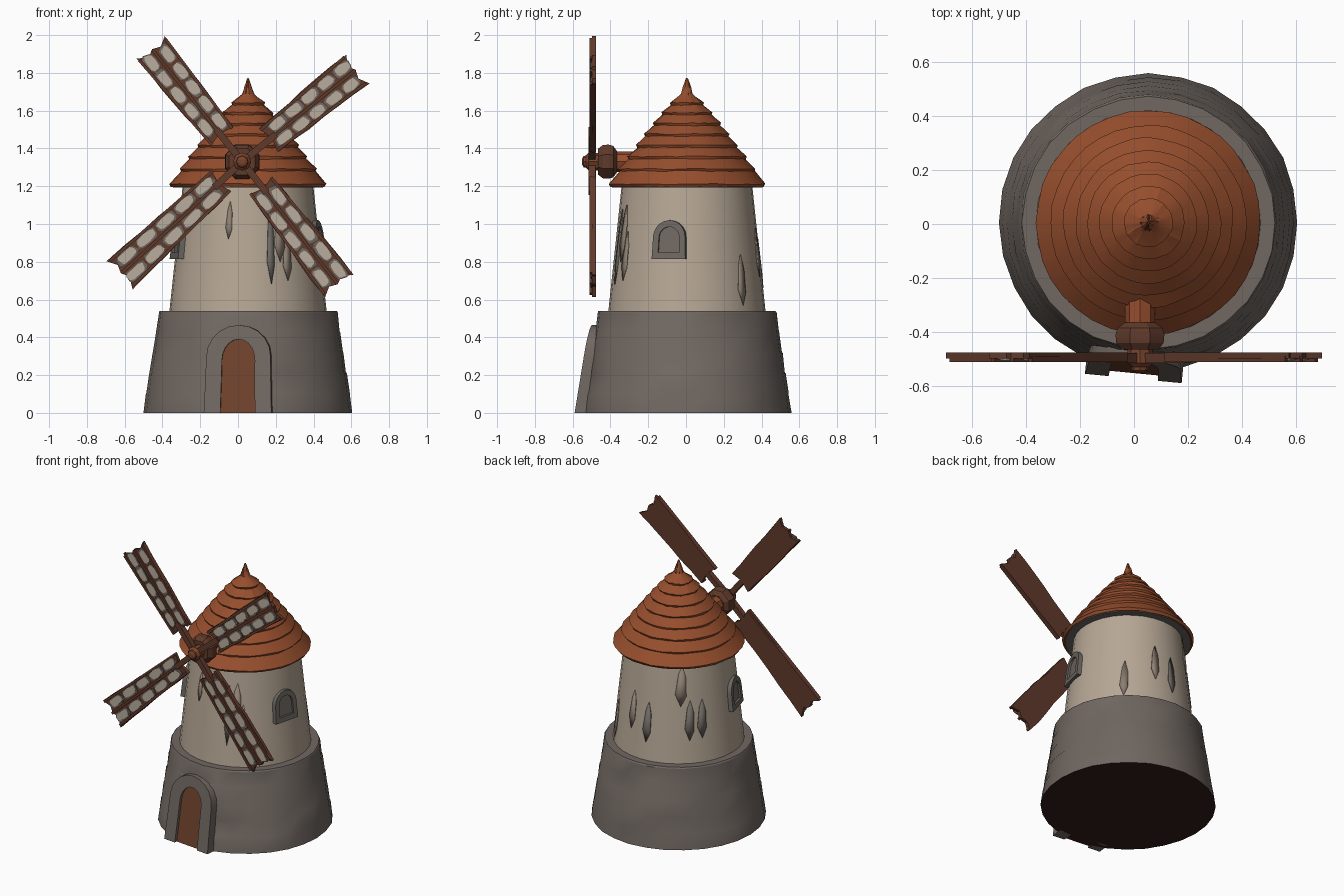
import bpy, bmesh, math, random
from mathutils import Vector, Matrix

if "Cube" in bpy.data.objects:
    bpy.data.objects.remove(bpy.data.objects["Cube"])

random.seed(4)
CX, CY = 0.053, 0.005            # tower axis
HUB = Vector((0.022, 0, 1.33))   # sail axis


def mat(name, r, g, b):
    m = bpy.data.materials.new(name)
    lin = lambda c: ((c / 255 + 0.055) / 1.055) ** 2.4
    m.diffuse_color = (lin(r), lin(g), lin(b), 1)
    m.use_nodes = True
    m.node_tree.nodes["Principled BSDF"].inputs["Base Color"].default_value = m.diffuse_color
    return m


STONE = mat("grey stone", 112, 103, 97)
PLASTER = mat("cream plaster", 182, 167, 149)
TILE = mat("terracotta tile", 150, 78, 45)
WOOD = mat("dark wood", 96, 58, 43)
DOOR = mat("door wood", 112, 66, 44)
CLOTH = mat("sail cloth", 184, 173, 157)
SHADE = mat("worn grey", 108, 103, 98)
DARK = mat("dark underside", 48, 30, 25)
HUBWOOD = mat("hub wood", 122, 68, 44)
CRACK = mat("worn plaster", 140, 127, 113)


def finish(name, bm, mats, angle=25, recalc=True):
    if recalc:
        bmesh.ops.recalc_face_normals(bm, faces=bm.faces[:])
    me = bpy.data.meshes.new(name)
    bm.to_mesh(me)
    bm.free()
    ob = bpy.data.objects.new(name, me)
    bpy.context.collection.objects.link(ob)
    for m in mats:
        me.materials.append(m)
    bpy.ops.object.select_all(action='DESELECT')
    ob.select_set(True)
    bpy.context.view_layer.objects.active = ob
    bpy.ops.object.shade_smooth_by_angle(angle=math.radians(angle))
    return ob


def lathe(name, profile, n, mats, matrix, jitter=0.0, zjit=0.0, under=False, angle=25):
    """Closed turned shape; with under=True downward faces take the second material."""
    bm = bmesh.new()
    rings = []
    for r, z in profile:
        rings.append([bm.verts.new((
            (r + random.uniform(-jitter, jitter)) * math.cos(2 * math.pi * i / n),
            (r + random.uniform(-jitter, jitter)) * math.sin(2 * math.pi * i / n),
            z + random.uniform(-zjit, zjit))) for i in range(n)])
    for a, b in zip(rings, rings[1:]):
        for i in range(n):
            j = (i + 1) % n
            bm.faces.new((a[i], a[j], b[j], b[i]))
    bm.faces.new(rings[0][::-1])
    bm.faces.new(rings[-1])
    bmesh.ops.recalc_face_normals(bm, faces=bm.faces[:])
    for f in bm.faces:
        f.material_index = int(under and f.normal.z < -0.9 and f.calc_center_median().z < 0.02)
    bm.transform(matrix)
    return finish(name, bm, mats, angle)


axis = Matrix.Translation((CX, CY, 0))

# Stone base: courses with a slight setback at each joint
base = [(0.553, 0.0)]
for k in range(1, 6):
    z = 0.108 * k
    r = 0.553 - 0.083 * k / 5
    base += [(r + 0.003, z - 0.008), (r, z)]
base[-1] = (0.468, 0.54)
base.append((0.40, 0.54))
lathe("stone_base", base, 28, [STONE, DARK], axis, 0.0025, 0.0, True)


def wall_r(z):
    return 0.416 - 0.07 * (z - 0.54) / 0.66


# Plaster tower
lathe("tower_wall", [(wall_r(0.5), 0.5), (wall_r(0.54), 0.54), (wall_r(1.23), 1.23)],
      32, [PLASTER], axis)

# Tiled roof: overlapping courses, then the curled spike
outline = [(0.408, 0), (0.355, 0.08), (0.307, 0.145), (0.262, 0.205), (0.218, 0.265),
           (0.173, 0.322), (0.127, 0.378), (0.082, 0.43), (0.042, 0.475)]
roof = [(0.33, 0.012), (0.405, -0.004)]
for (r0, z0), (r1, z1) in zip(outline, outline[1:]):
    roof += [(r0 + 0.008, z0 + 0.012), (r1 + 0.002, z1)]
roof += [(0.03, 0.49), (0.02, 0.525), (0.004, 0.57)]
lathe("roof", roof, 36, [TILE, SHADE], Matrix.Translation((CX, CY, 1.2)), 0.003, 0.003)
lathe("roof_underside", [(0.30, -0.005), (0.398, -0.008), (0.398, 0.004), (0.30, 0.004)],
      36, [SHADE], Matrix.Translation((CX, CY, 1.2)))
lathe("roof_spike", [(0.034, 0.465), (0.03, 0.49), (0.017, 0.53), (0.003, 0.571)], 8, [WOOD],
      Matrix.Translation((CX, CY, 1.2)))


def place(ang, out, side, z):
    c, s = math.cos(ang), math.sin(ang)
    return Vector((CX + out * c - side * s, CY + out * s + side * c, z))


def arch_points(w, z0, spring, top, n=10):
    pts = [(-w, z0), (-w * 0.97, (z0 + spring) / 2)]
    for i in range(n + 1):
        t = math.pi * (1 - i / n)
        pts.append((w * 0.95 * math.cos(t), spring + (top - spring) * math.sin(t)))
    return pts + [(w * 0.97, (z0 + spring) / 2), (w, z0)]


def arch(name, m, deg, outer, inner, out, slope, depth, closed=False):
    """Arched band (or solid panel when inner is None) leaning with the wall."""
    bm = bmesh.new()
    a, zb = math.radians(deg), outer[0][1]
    mk = lambda pts: [bm.verts.new(place(a, out - slope * (z - zb), s, z)) for s, z in pts]
    o = mk(outer)
    if inner:
        i = mk(inner)
        for k in range(len(o) - 1 + closed):
            j = (k + 1) % len(o)
            bm.faces.new((o[k], o[j], i[j], i[k]))
    else:
        bm.faces.new(o)
    ext = bmesh.ops.extrude_face_region(bm, geom=bm.faces[:])
    vs = [v for v in ext["geom"] if isinstance(v, bmesh.types.BMVert)]
    bmesh.ops.translate(bm, verts=vs, vec=Vector((math.cos(a), math.sin(a), 0)) * -depth)
    return finish(name, bm, [m])


# Doorway
arch("door_surround", STONE, -95.5, arch_points(0.18, 0, 0.30, 0.465),
     arch_points(0.092, 0, 0.28, 0.39), 0.58, 0.16, 0.09)
arch("door", DOOR, -95.5, arch_points(0.10, 0, 0.28, 0.40), None, 0.560, 0.15, 0.05)

# Side windows
for side, deg in (("right", -14), ("left", 194)):
    arch(side + "_window_frame", SHADE, deg, arch_points(0.092, 0.815, 0.93, 1.02),
         arch_points(0.058, 0.85, 0.93, 0.985), wall_r(0.815) + 0.018, 0.106, 0.05, True)
    arch(side + "_window_pane", STONE, deg, arch_points(0.062, 0.845, 0.93, 0.99), None,
         wall_r(0.845) + 0.005, 0.106, 0.03)

# Worn patches on the plaster: angle, bottom, top, half width, material
patches = [(94, 0.66, 0.93, 0.028, SHADE), (135, 0.69, 0.96, 0.03, SHADE),
           (147, 0.70, 0.96, 0.03, SHADE), (127, 0.92, 1.19, 0.035, CRACK),
           (46, 0.57, 0.84, 0.026, CRACK), (76, 0.72, 0.98, 0.026, CRACK),
           (-72, 0.68, 1.08, 0.02, SHADE), (-64, 0.80, 1.10, 0.03, CRACK),
           (-58, 0.70, 0.96, 0.025, CRACK), (-106, 0.92, 1.12, 0.017, CRACK)]
for k, (deg, zb, zt, w, m) in enumerate(patches):
    bm = bmesh.new()
    h = zt - zb
    P = lambda s, z: bm.verts.new(place(math.radians(deg), wall_r(z) + 0.003, s, z))
    bot, top = P(0, zb), P(w * 0.3, zt)
    lo, hi, r_lo, r_hi = P(-w, zb + h * 0.3), P(-w * 0.4, zt - h * 0.2), P(w, zb + h * 0.25), P(w, zt - h * 0.3)
    bm.faces.new((bot, r_lo, r_hi, top, hi, lo))
    ob = finish("wall_patch_%d" % (k + 1), bm, [m], recalc=False)
    ob.modifiers.new("thickness", 'SOLIDIFY').thickness = 0.006

# Hub, turned around the sail axis (local z points to the front)
turn = Matrix.Translation(HUB) @ Matrix.Rotation(math.pi / 2, 4, 'X')
lathe("hub_shaft", [(0.055, 0.15), (0.055, 0.40)], 8, [TILE], turn)
lathe("hub_block", [(0.06, 0.365), (0.09, 0.385), (0.098, 0.41), (0.095, 0.44), (0.075, 0.465)],
      8, [WOOD], turn @ Matrix.Rotation(math.pi / 8, 4, 'Z'))
lathe("hub_cap", [(0.045, 0.44), (0.048, 0.515), (0.032, 0.53), (0.03, 0.542), (0.015, 0.55)],
      8, [HUBWOOD], turn)


def prism(bm, pts, y0, y1, index, M):
    """Flat polygon in (u, v) given thickness from y0 back to y1."""
    front = [bm.verts.new(M @ Vector((u, y0, v))) for u, v in pts]
    back = [bm.verts.new(M @ Vector((u, y1, v))) for u, v in pts]
    n = len(pts)
    fs = [bm.faces.new(front), bm.faces.new(back[::-1])]
    fs += [bm.faces.new((front[i], back[i], back[(i + 1) % n], front[(i + 1) % n])) for i in range(n)]
    for f in fs:
        f.material_index = index


def blob(u, v, a, b):
    return [(u + a * math.copysign(abs(math.cos(t)) ** 0.6, math.cos(t)) * random.uniform(0.82, 1.05),
             v + b * math.copysign(abs(math.sin(t)) ** 0.6, math.sin(t)) * random.uniform(0.82, 1.05))
            for t in [2 * math.pi * (i + 0.5) / 10 for i in range(10)]]


# Sails: board with notched tip, raised rails, grey and cream cloth panels
for k, (deg, length, start) in enumerate([(128.7, 0.775, 0.17), (39, 0.785, 0.18),
                                          (-52, 0.835, 0.16), (222.7, 0.885, 0.15)]):
    bm = bmesh.new()
    M = Matrix.Translation(HUB) @ Matrix.Rotation(-math.radians(deg), 4, 'Y')
    half = lambda u: 0.078 + 0.02 * (u - start) / (length - start)
    prism(bm, [(0, -0.018), (start + 0.05, -0.018), (start + 0.05, 0.018), (0, 0.018)], -0.515, -0.478, 0, M)
    edge = [start + (length - start) * i / 6 for i in range(7)]
    low = [(u, -half(u) + random.uniform(-0.006, 0.006)) for u in edge]
    high = [(u, half(u) + random.uniform(-0.006, 0.006)) for u in edge]
    tip = [(length - 0.03, -0.045), (length - 0.012, 0.0), (length - 0.035, 0.04)]
    prism(bm, low + tip + high[::-1] + [(start + 0.02, 0)], -0.498, -0.476, 0, M)
    for e in (-1, 0, 1):
        a, b = e * (half(start) - 0.009), e * (half(length) - 0.009)
        prism(bm, [(start, a - 0.008), (length - 0.015, b - 0.008),
                   (length - 0.015, b + 0.008), (start, a + 0.008)], -0.511, -0.49, 0, M)
    step = (length - start - 0.05) / 5
    for i in range(5):
        for s in (-1, 1):
            u = start + 0.03 + step * (i + 0.5 + 0.08 * s)
            v = s * half(u) * 0.5
            prism(bm, blob(u, v, step * 0.5, 0.034), -0.502, -0.497, 1, M)
            prism(bm, blob(u, v, step * 0.42, 0.027), -0.505, -0.5, 2, M)
    finish("sail_%d" % (k + 1), bm, [WOOD, SHADE, CLOTH])
